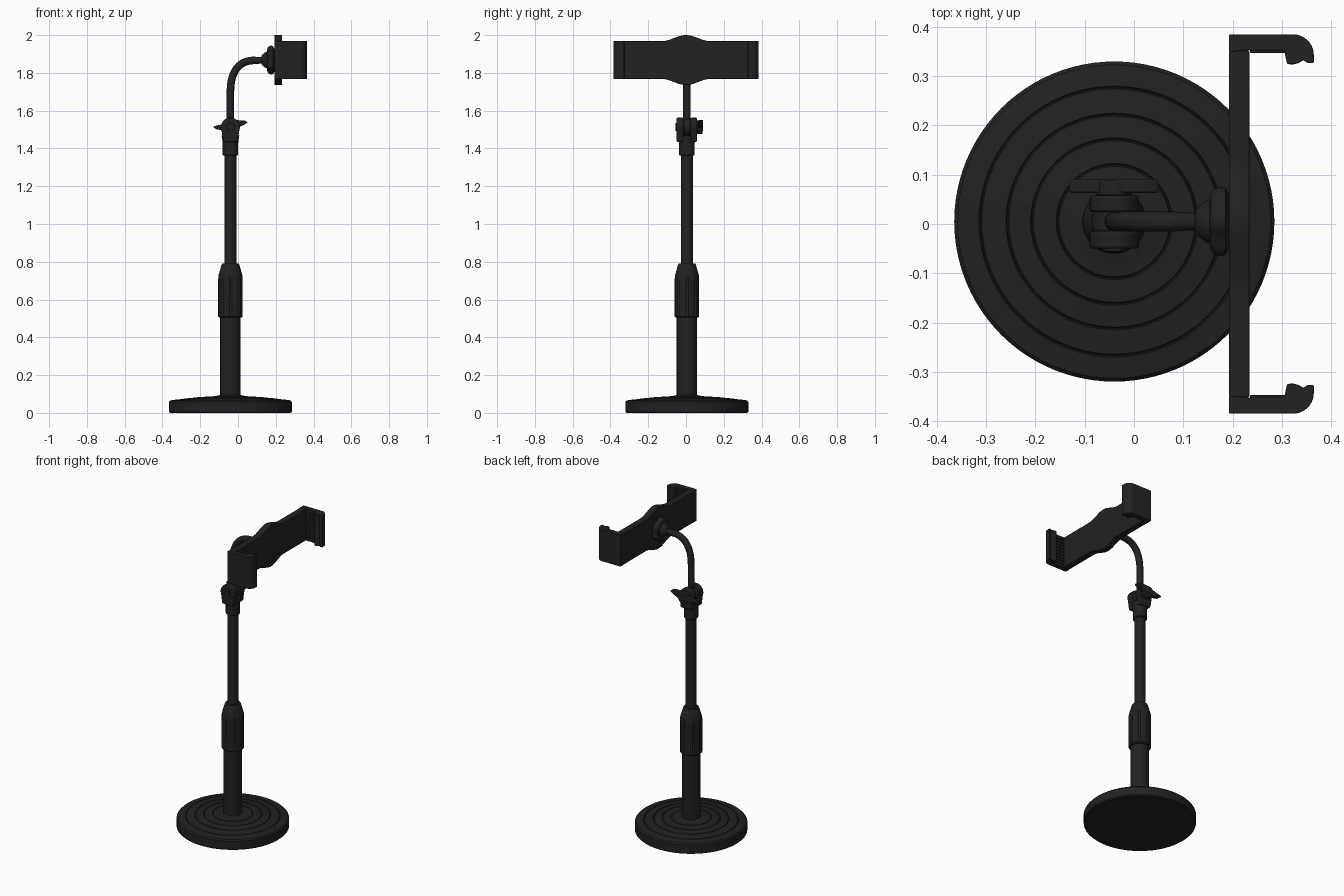
import bpy, bmesh, math
from mathutils import Matrix, Vector

if "Cube" in bpy.data.objects:
    bpy.data.objects.remove(bpy.data.objects["Cube"])

AX, AY, HZ = -0.04, 0.005, 1.868   # stand axis and holder height

black = bpy.data.materials.new("matte_black")
black.use_nodes = True
colour = (0.016, 0.016, 0.016, 1)
black.diffuse_color = colour
black.node_tree.nodes["Principled BSDF"].inputs["Base Color"].default_value = colour


def finish(name, bm, bevel=0.0, angle=35):
    bmesh.ops.recalc_face_normals(bm, faces=bm.faces)
    me = bpy.data.meshes.new(name)
    bm.to_mesh(me)
    bm.free()
    me.materials.append(black)
    ob = bpy.data.objects.new(name, me)
    bpy.context.collection.objects.link(ob)
    if bevel:
        mod = ob.modifiers.new("Bevel", "BEVEL")
        mod.width, mod.segments = bevel, 2
        mod.limit_method = "ANGLE"
    bpy.ops.object.select_all(action="DESELECT")
    ob.select_set(True)
    bpy.context.view_layer.objects.active = ob
    bpy.ops.object.shade_smooth_by_angle(angle=math.radians(angle))
    return ob


def lathe(name, profile, origin=(AX, AY, 0), matrix=Matrix(), segs=64, radius=None, bevel=0.0):
    """Spin (radius, height) points; radius(i, r, h) may reshape each segment."""
    bm = bmesh.new()
    rings = []
    for r, h in profile:
        ring = []
        for i in range(segs):
            a = math.tau * i / segs
            k = radius(i, r, h) if radius else r
            p = matrix @ Vector((k * math.cos(a), k * math.sin(a), h))
            ring.append(bm.verts.new(p + Vector(origin)))
        rings.append(ring)
    for lower, upper in zip(rings, rings[1:]):
        for i in range(segs):
            j = (i + 1) % segs
            bm.faces.new((lower[i], lower[j], upper[j], upper[i]))
    bm.faces.new(rings[0])
    bm.faces.new(rings[-1])
    return finish(name, bm, bevel)


def prism(name, outline, axis, lo, hi, bevel=0.003):
    """Extrude a 2D outline along axis 0, 1 or 2."""
    def place(p, d):
        q = list(p)
        q.insert(axis, d)
        return q
    bm = bmesh.new()
    a = [bm.verts.new(place(p, lo)) for p in outline]
    b = [bm.verts.new(place(p, hi)) for p in outline]
    bm.faces.new(a)
    bm.faces.new(b)
    for i in range(len(a)):
        j = (i + 1) % len(a)
        bm.faces.new((a[i], a[j], b[j], b[i]))
    return finish(name, bm, bevel)


def arc(cx, cy, r, start, end, n=10):
    return [(cx + r * math.cos(math.radians(start + (end - start) * i / n)),
             cy + r * math.sin(math.radians(start + (end - start) * i / n))) for i in range(n + 1)]


# Round base with concentric grooves
def dome(r):
    return 0.09 - 0.024 * (r / 0.315) ** 2


base = [(0.318, 0), (0.325, 0.006), (0.325, 0.058), (0.318, 0.066)]
for r in (0.272, 0.217, 0.167, 0.115):
    base += [(r + 0.003, dome(r)), (r + 0.001, dome(r) - 0.004),
             (r - 0.001, dome(r) - 0.004), (r - 0.003, dome(r))]
base += [(0.075, 0.089), (0.065, 0.093), (0.05, 0.094)]
lathe("base", base, segs=96)

# Telescopic post
lathe("lower_post", [(0.054, 0.08), (0.054, 0.52)])
lathe("upper_post", [(0.032, 0.75), (0.032, 1.38)])


def grip(i, r, h):
    return r - 0.006 if i % 12 in (0, 1) and 0.515 < h < 0.72 else r


lathe("locking_collar", [(0.06, 0.505), (0.065, 0.51), (0.065, 0.52), (0.065, 0.705),
      (0.064, 0.725), (0.047, 0.785), (0.043, 0.792), (0.03, 0.792)], segs=96, radius=grip)

# Hinge fork on top of the post
lathe("hinge_socket", [(0.036, 1.362), (0.041, 1.366), (0.041, 1.43), (0.044, 1.452),
                       (0.047, 1.468), (0.03, 1.472)])
HINGE = 1.513
cheek = [(AX + 0.038, 1.435)] + arc(AX, HINGE, 0.05, -20, 200, 24) + [(AX - 0.038, 1.435)]
for name, lo, hi in (("fork_cheek_front", -0.05, -0.014), ("fork_cheek_back", 0.024, 0.058)):
    prism(name, cheek, 1, lo, hi, 0.005)
prism("hinge_tongue", arc(AX, HINGE, 0.044, 0, 345, 23), 1, -0.0135, 0.0235)
prism("hinge_bolt", arc(AX, HINGE, 0.024, 0, 300, 5), 1, -0.056, 0.07, 0.002)

# Wing nut on the back of the hinge
prism("wing_nut_hub", arc(AX, HINGE, 0.036, 0, 345, 23), 1, 0.058, 0.088)
prism("wing_nut_wings", [(AX - 0.094, 1.514), (AX - 0.075, 1.502), (AX - 0.03, 1.492),
      (AX + 0.03, 1.505), (AX + 0.07, 1.524), (AX + 0.092, 1.538), (AX + 0.075, 1.548),
      (AX + 0.03, 1.55), (AX - 0.03, 1.532), (AX - 0.07, 1.522)], 1, 0.063, 0.091, 0.004)

# Bent arm
curve = bpy.data.curves.new("bent_arm", "CURVE")
curve.dimensions = "3D"
curve.bevel_depth, curve.bevel_resolution = 0.02, 6
curve.resolution_u = 20
curve.use_fill_caps = True
spline = curve.splines.new("BEZIER")
path = [((AX, 1.5), (AX, 1.45), (AX, 1.57)),
        ((AX, 1.7), (AX, 1.63), (AX, 1.8)),
        ((0.085, HZ - 0.002), (0.0, HZ - 0.002), (0.1, HZ - 0.002)),
        ((0.15, HZ), (0.13, HZ), (0.17, HZ))]
spline.bezier_points.add(len(path) - 1)
for point, (co, left, right) in zip(spline.bezier_points, path):
    point.co = (co[0], AY, co[1])
    point.handle_left = (left[0], AY, left[1])
    point.handle_right = (right[0], AY, right[1])
spline.bezier_points[-1].radius = 0.8
curve.materials.append(black)
arm = bpy.data.objects.new("bent_arm", curve)
bpy.context.collection.objects.link(arm)
bpy.ops.object.select_all(action="DESELECT")
arm.select_set(True)
bpy.context.view_layer.objects.active = arm
bpy.ops.object.convert(target="MESH")
bpy.ops.object.shade_smooth_by_angle(angle=math.radians(40))

# Ball joint and lobed tightening nut, both turned along x
along_x = Matrix.Rotation(math.pi / 2, 4, "Y")
lathe("ball_socket", [(0.02, 0.124), (0.03, 0.13), (0.042, 0.146), (0.047, 0.16), (0.047, 0.2)],
      (0, AY, HZ), along_x, 48)


def lobes(i, r, h):
    return r * (0.94 + 0.06 * math.cos(6 * math.tau * i / 72))


lathe("tightening_nut", [(0.045, 0.153), (0.064, 0.156), (0.074, 0.165), (0.077, 0.176),
      (0.074, 0.186), (0.062, 0.192), (0.04, 0.198)], (0, AY, HZ), along_x, 72, lobes)

# Holder plate with a swelling in the middle
ys = [-0.352] + [-0.13 + 0.26 * i / 32 for i in range(33)] + [0.352]


def half_height(y):
    return 0.1 + (0.016 + 0.016 * math.cos(math.pi * y / 0.13) if abs(y) < 0.13 else 0)


plate = [(y, HZ + half_height(y)) for y in ys] + [(y, HZ - half_height(y)) for y in reversed(ys)]
prism("holder_plate", plate, 0, 0.193, 0.234)

# Hooked jaws with gripping ribs inside
jaw = ([(0.193, 0.35), (0.193, 0.385)] + arc(0.323, 0.343, 0.042, 90, 0)
       + [(0.365, 0.327), (0.353, 0.327)] + arc(0.32, 0.36, 0.036, -50, -105, 5)[::1]
       + [(0.305, 0.352), (0.234, 0.352)])
jaw = [p for p in jaw if p[0] < 0.365 + 1e-6]
for side, s in (("left", 1), ("right", -1)):
    prism(f"jaw_{side}", [(x, s * y) for x, y in jaw], 2, HZ - 0.101, HZ + 0.101, 0.002)
    for n in range(9):
        z = HZ - 0.08 + 0.02 * n
        lo, hi = sorted((s * 0.347, s * 0.356))
        prism(f"jaw_rib_{side}_{n + 1}", [(0.236, lo), (0.315, lo), (0.315, hi), (0.236, hi)],
              2, z - 0.005, z + 0.005, 0.0015)
